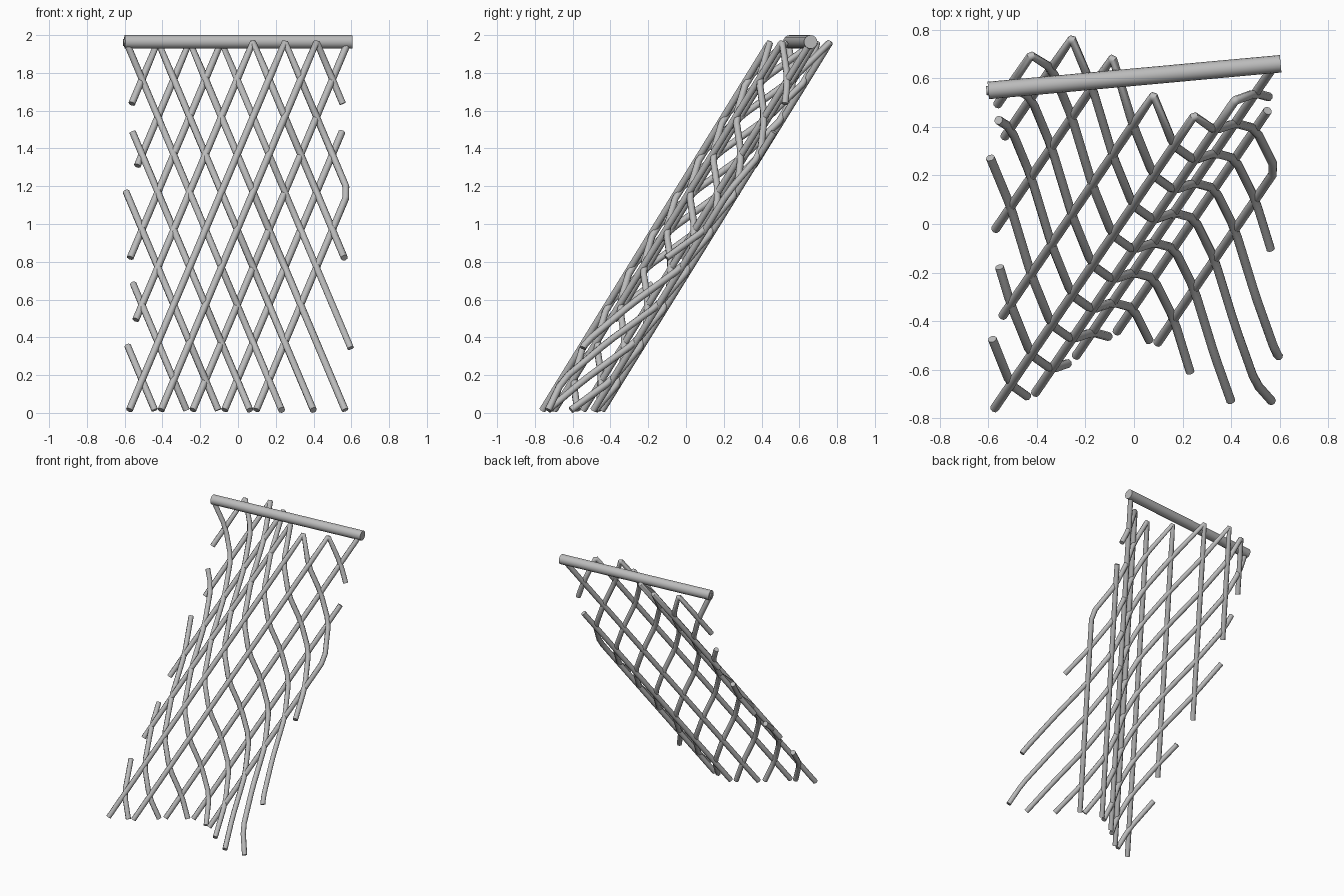
import bpy
import math
from mathutils import Vector

cube = bpy.data.objects.get("Cube")
if cube:
    bpy.data.objects.remove(cube, do_unlink=True)

grey = bpy.data.materials.new("plain grey")
grey.use_nodes = True
COLOUR = (0.5, 0.5, 0.5, 1)
grey.diffuse_color = COLOUR
grey.node_tree.nodes["Principled BSDF"].inputs["Base Color"].default_value = COLOUR

TOP = 1.965       # height of the first row of knots
ROW = 0.199       # drop between rows
HALF = 0.084      # sideways step per row
LEFT = -0.592     # first knot on the bar
END = 9.8         # row position of the lower hem


def net_point(x, row):
    """Point on the rippling, slanted net."""
    ripple = 0.16 * math.sin(6 * x + 0.504 * row)
    return Vector((x, 0.605 - 0.123 * row - ripple, TOP - ROW * row))


def tube(name, points, radius, resolution):
    curve = bpy.data.curves.new(name, "CURVE")
    curve.dimensions = "3D"
    curve.bevel_depth = radius
    curve.bevel_resolution = resolution
    curve.use_fill_caps = True
    spline = curve.splines.new("POLY")
    spline.points.add(len(points) - 1)
    for target, p in zip(spline.points, points):
        target.co = (*p, 1)
    obj = bpy.data.objects.new(name, curve)
    bpy.context.collection.objects.link(obj)
    curve.materials.append(grey)
    bpy.ops.object.select_all(action="DESELECT")
    obj.select_set(True)
    bpy.context.view_layer.objects.active = obj
    bpy.ops.object.convert(target="MESH")
    bpy.ops.object.shade_smooth_by_angle(angle=math.radians(50))


def leg(column, side, first, last):
    """Knots of one cord between two row positions; cut ends lie on the
    straight line between neighbouring knots."""
    def knot(row):
        return net_point(LEFT + HALF * (2 * column + side * row), row)

    def at(row):
        low = math.floor(row)
        return knot(low).lerp(knot(low + 1), row - low)

    inner = range(math.floor(first) + 1, math.ceil(last))
    return [at(first)] + [knot(r) for r in inner] + [at(last)]


def eased(points):
    """Cut each bend into two; hairpin turns stay tight."""
    result = [points[0]]
    for before, p, after in zip(points, points[1:], points[2:]):
        back, ahead = before - p, after - p
        hairpin = back.angle(ahead) < math.radians(100)
        cut = 0.012 if hairpin else 0.04
        result += [p + back.normalized() * min(cut, back.length / 2),
                   p + ahead.normalized() * min(cut, ahead.length / 2)]
    return result + [points[-1]]


# Row spans of the cords; the column is the knot on the bar, extended past its ends
right_going = {-4: (8.1, END), -3: (6.45, END), -2: (4, END), -1: (2.4, END),
               0: (0, END), 1: (0, END), 2: (0, END), 3: (0, 8.15),
               4: (0, 5.75), 5: (0, 4), 6: (0, 1.65)}
left_going = {1: (0, 1.65), 2: (0, 3.3), 3: (0, 5.75), 4: (0, 7.4),
              5: (0, END), 6: (0, END), 7: (0, END), 8: (2.4, END), 9: (4, END)}

# Cords that loop over the bar join both directions in one strand
for column in range(-4, 9):
    path = []
    if column in left_going:
        path = leg(column, -1, *left_going[column])[::-1]
    if column in right_going:
        path = path[:-1] + leg(column, 1, *right_going[column])
    if column == 5:    # turns back at the right edge of the net
        path = path[:-1] + leg(9, -1, *left_going[9])
    tube(f"net_cord_{column + 5}", eased(path), 0.0185, 2)

# Bar the net hangs from, and the cord end that pokes out of it
tube("hanging_bar", [(-0.6, 0.55, 1.964), (0.604, 0.66, 1.964)], 0.036, 6)
tube("bar_end_cord", [(-0.57, 0.553, 1.96), (-0.608, 0.55, 1.96)], 0.0185, 2)
